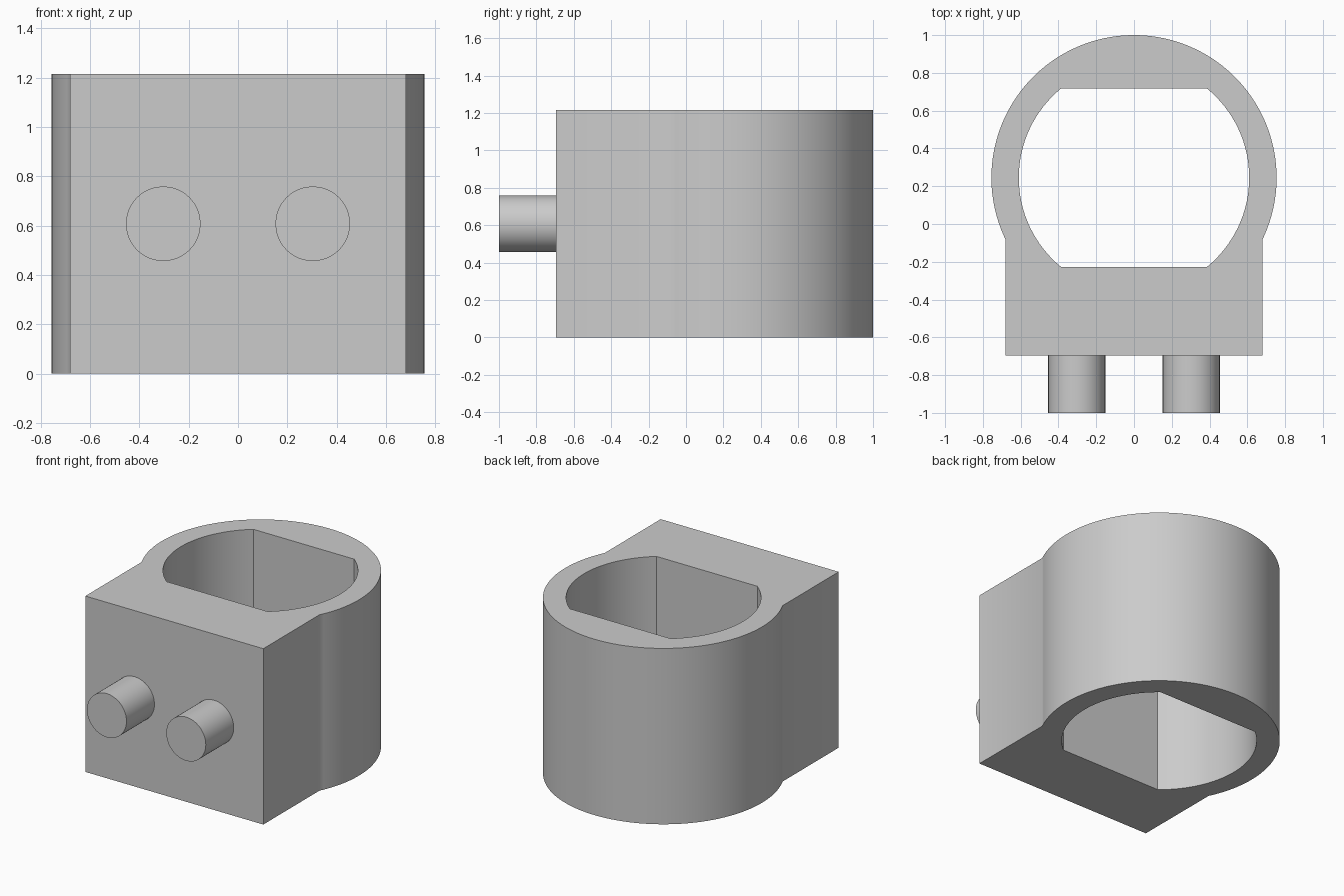
import bpy
import bmesh
from math import sin, cos, asin, acos, pi, radians
from mathutils import Matrix, Vector

HEIGHT = 1.215
CENTRE_Y = 0.245
OUTER_R, BORE_R, BORE_FLAT = 0.755, 0.61, 0.473
BLOCK_X, FRONT_Y = 0.68, -0.695
PEG_X, PEG_R = 0.303, 0.151

if "Cube" in bpy.data.objects:
    bpy.data.objects.remove(bpy.data.objects["Cube"])

grey = bpy.data.materials.new("light grey")
grey.use_nodes = True
grey.diffuse_color = (0.6, 0.6, 0.6, 1)
grey.node_tree.nodes["Principled BSDF"].inputs["Base Color"].default_value = (0.6, 0.6, 0.6, 1)


def arc(radius, start, end, steps):
    """Points on an arc about the bore axis."""
    angles = [start + (end - start) * i / steps for i in range(steps + 1)]
    return [(radius * cos(a), CENTRE_Y + radius * sin(a)) for a in angles]


def finish(bm, name):
    bmesh.ops.recalc_face_normals(bm, faces=bm.faces)
    mesh = bpy.data.meshes.new(name)
    bm.to_mesh(mesh)
    bm.free()
    mesh.materials.append(grey)
    obj = bpy.data.objects.new(name, mesh)
    bpy.context.collection.objects.link(obj)
    bpy.ops.object.select_all(action="DESELECT")
    obj.select_set(True)
    bpy.context.view_layer.objects.active = obj
    bpy.ops.object.shade_smooth_by_angle(angle=radians(30))
    return obj


# Housing: round back merged with a square front, pierced by a double-flat bore
join = acos(BLOCK_X / OUTER_R)
outline = arc(OUTER_R, -join, pi + join, 96)
outline += [(-BLOCK_X, FRONT_Y), (BLOCK_X, FRONT_Y)]
flat = asin(BORE_FLAT / BORE_R)
bore = arc(BORE_R, -flat, flat, 32) + arc(BORE_R, pi - flat, pi + flat, 32)

bm = bmesh.new()
for loop in (outline, bore):
    verts = [bm.verts.new((x, y, 0)) for x, y in loop]
    for a, b in zip(verts, verts[1:] + verts[:1]):
        bm.edges.new((a, b))
bmesh.ops.triangle_fill(bm, edges=bm.edges[:], use_beauty=True, normal=Vector((0, 0, 1)))
top = bmesh.ops.extrude_face_region(bm, geom=bm.faces[:], use_keep_orig=True)
bmesh.ops.translate(bm, vec=(0, 0, HEIGHT),
                    verts=[g for g in top["geom"] if isinstance(g, bmesh.types.BMVert)])
finish(bm, "housing")

# Two round pegs on the front face
for side, name in ((1, "left_peg"), (-1, "right_peg")):
    bm = bmesh.new()
    length = FRONT_Y + 1
    place = Matrix.Translation((side * PEG_X, FRONT_Y - length / 2, HEIGHT / 2))
    bmesh.ops.create_cone(bm, cap_ends=True, segments=48, radius1=PEG_R, radius2=PEG_R,
                          depth=length, matrix=place @ Matrix.Rotation(pi / 2, 4, "X"))
    finish(bm, name)
